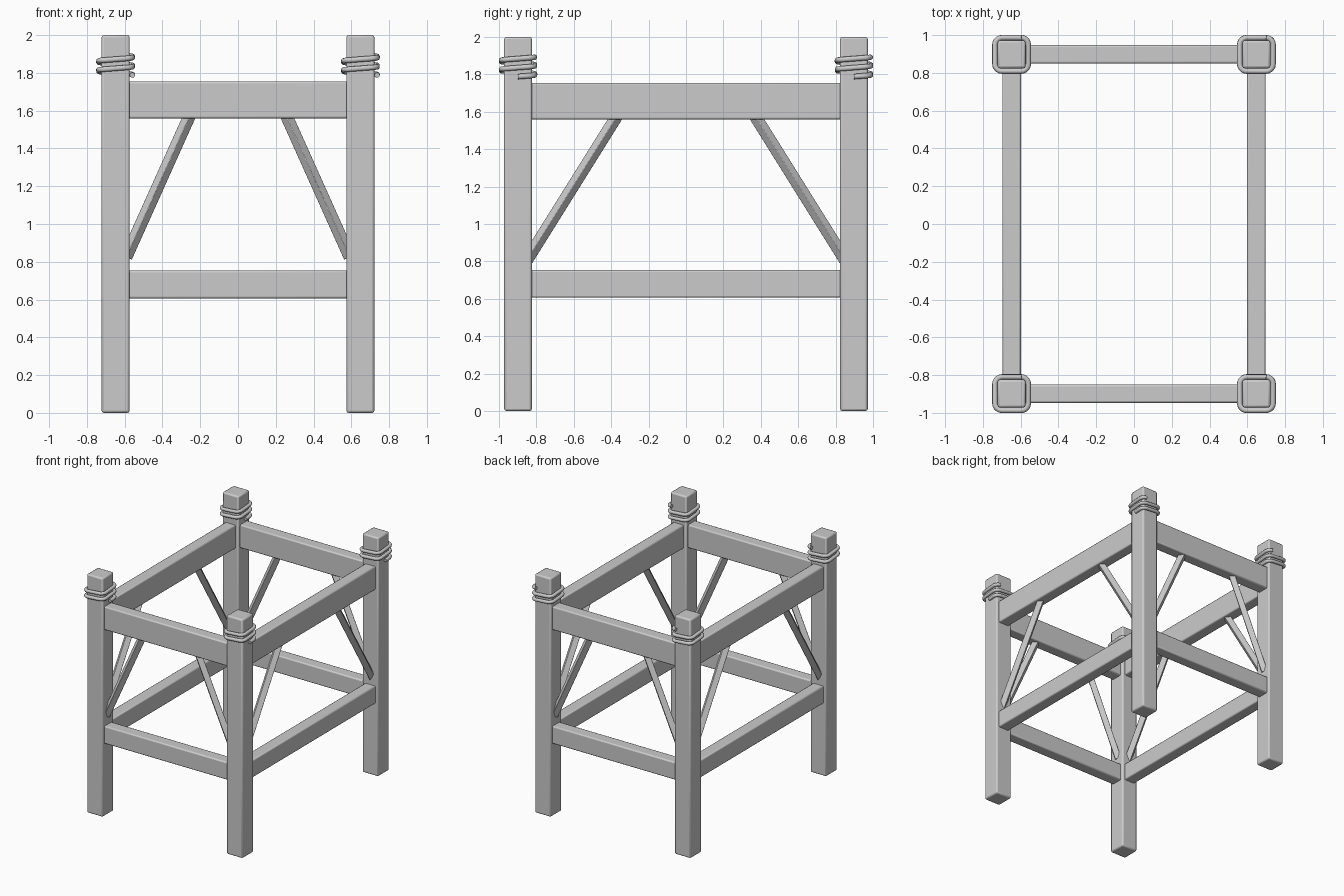
import bpy
from math import atan2, cos, sin, pi, radians
from mathutils import Vector, Matrix

if "Cube" in bpy.data.objects:
    bpy.data.objects.remove(bpy.data.objects["Cube"])

PX, PY = 0.648, 0.898      # post centres
HALF = 0.074               # post half width


def make_material(name, value):
    mat = bpy.data.materials.new(name)
    mat.use_nodes = True
    colour = (value, value, value, 1)
    mat.diffuse_color = colour
    mat.node_tree.nodes["Principled BSDF"].inputs["Base Color"].default_value = colour
    return mat


grey = make_material("plain grey", 0.6)


def smooth(obj, angle=35):
    bpy.ops.object.select_all(action="DESELECT")
    obj.select_set(True)
    bpy.context.view_layer.objects.active = obj
    bpy.ops.object.shade_smooth_by_angle(angle=radians(angle))


def timber(name, centre, size, bevel=0.01, rotation=None):
    """Rounded box; the bevel stays real after scaling because the mesh is scaled."""
    bpy.ops.mesh.primitive_cube_add(size=1)
    obj = bpy.context.object
    obj.name = name
    obj.data.transform(Matrix.Diagonal((*size, 1)))
    if rotation:
        obj.data.transform(rotation)
    obj.location = centre
    obj.data.materials.append(grey)
    if bevel:
        mod = obj.modifiers.new("soft edges", "BEVEL")
        mod.width, mod.segments = bevel, 2
    smooth(obj)
    return obj


def brace(name, low, high):
    """Square bar turned on its edge, running between two points."""
    low, high = Vector(low), Vector(high)
    axis = high - low
    side = Vector((0, 0, 1)).cross(axis).normalized()
    up = axis.normalized().cross(side)
    frame = Matrix((side, up, axis.normalized())).transposed().to_4x4()
    turn = frame @ Matrix.Rotation(pi / 4, 4, "Z")
    timber(name, (low + high) / 2, (0.048, 0.048, axis.length), 0.003, turn)


def rope(name, x, y):
    """Cord climbing round a post along a rounded square."""
    core, radius, pitch, bottom = 0.051, 0.0375, 0.048, 1.788
    points = [(core + radius, 0, bottom)]
    for corner in range(9):
        for step in range(6):
            turn = pi / 2 * (corner + step / 5)
            mid = pi / 2 * corner + pi / 4
            px = core * 2 ** 0.5 * cos(mid) + radius * cos(turn)
            py = core * 2 ** 0.5 * sin(mid) + radius * sin(turn)
            angle = (atan2(py, px) - mid + pi) % (2 * pi) - pi + mid
            points.append((px, py, bottom + pitch * angle / (2 * pi)))
    curve = bpy.data.curves.new(name, "CURVE")
    curve.dimensions = "3D"
    curve.bevel_depth, curve.bevel_resolution = 0.0145, 2
    curve.use_fill_caps = True
    spline = curve.splines.new("POLY")
    spline.points.add(len(points) - 1)
    for point, co in zip(spline.points, points):
        point.co = (*co, 1)
    curve.materials.append(grey)
    obj = bpy.data.objects.new(name, curve)
    bpy.context.collection.objects.link(obj)
    obj.location = (x, y, 0)
    bpy.ops.object.select_all(action="DESELECT")
    obj.select_set(True)
    bpy.context.view_layer.objects.active = obj
    bpy.ops.object.convert(target="MESH")
    smooth(bpy.context.object, 60)


# Corner posts with their cords and braces
for sy, depth in ((-1, "front"), (1, "back")):
    for sx, hand in ((-1, "right"), (1, "left")):
        corner = f"{depth}_{hand}"
        timber(f"{corner}_post", (sx * PX, sy * PY, 1), (2 * HALF, 2 * HALF, 2), 0.012)
        rope(f"{corner}_rope", sx * PX, sy * PY)
        brace(f"{corner}_cross_brace", (sx * 0.592, sy * PY, 0.825), (sx * 0.244, sy * PY, 1.6))
        brace(f"{corner}_side_brace", (sx * PX, sy * 0.85, 0.808), (sx * PX, sy * 0.355, 1.6))

# Upper and lower rails on all four sides
for level, z, height in (("upper", 1.657, 0.196), ("lower", 0.68, 0.148)):
    for s, depth, hand in ((-1, "front", "right"), (1, "back", "left")):
        timber(f"{depth}_{level}_rail", (0, s * PY, z), (2 * PX - 0.09, 0.098, height))
        timber(f"{hand}_{level}_rail", (s * PX, 0, z), (0.098, 2 * PY - 0.09, height))
